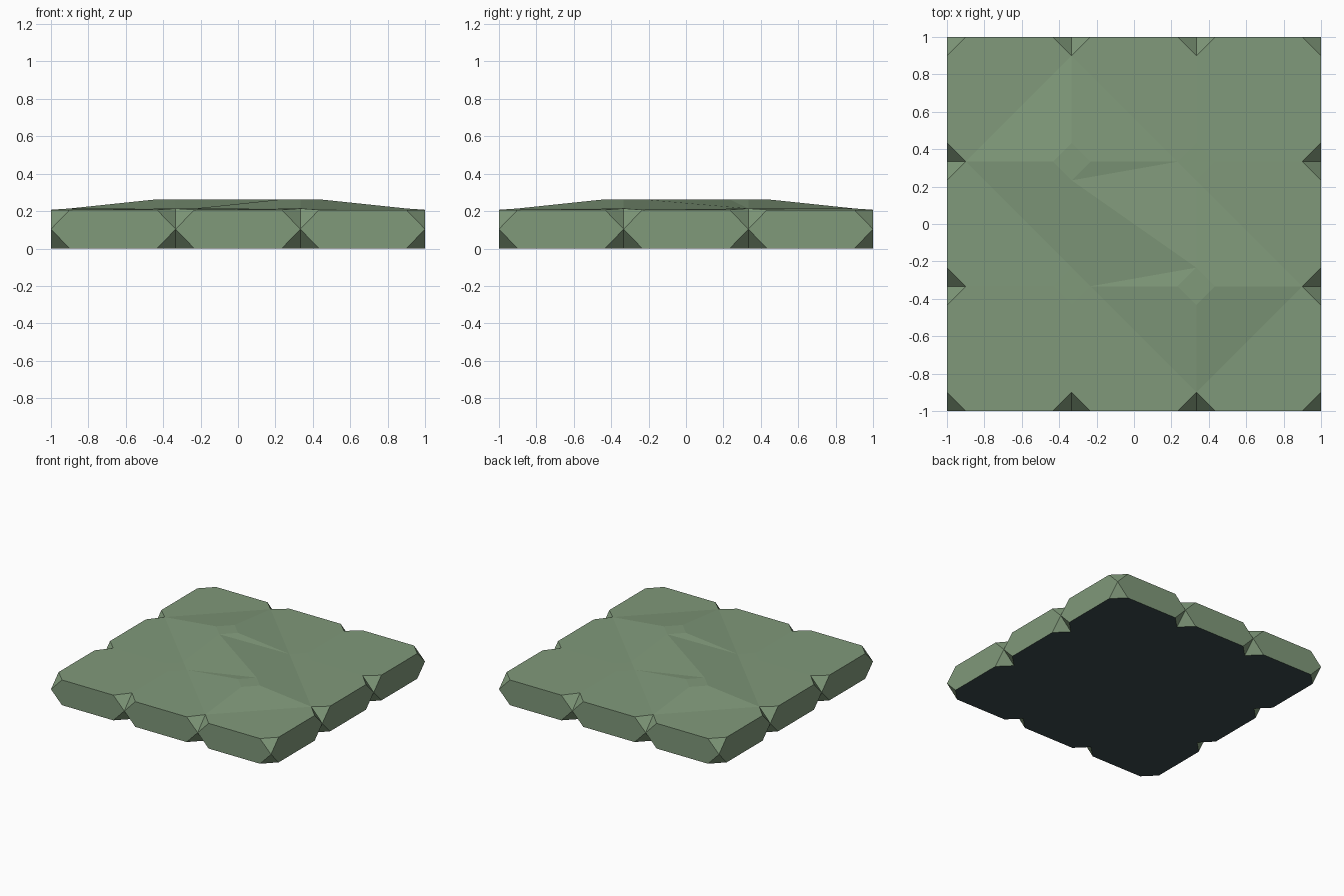
import bpy, bmesh, math
from mathutils import Matrix, Vector

if "Cube" in bpy.data.objects:
    bpy.data.objects.remove(bpy.data.objects["Cube"])

T, C = 1 / 3, 0.10               # tile seam position, corner cut
RIM, LOW, HIGH = 0.207, 0.214, 0.263
MID = RIM / 2


def material(name, rgb):
    m = bpy.data.materials.new(name)
    m.diffuse_color = (*rgb, 1)
    m.use_nodes = True
    m.node_tree.nodes["Principled BSDF"].inputs["Base Color"].default_value = m.diffuse_color
    return m


def height(x, y):
    # rim is lowest, two opposite seam crossings are raised
    if max(abs(x), abs(y)) > 0.99:
        return RIM
    if max(abs(x), abs(y)) < 0.5 and x * y < 0:
        return HIGH
    return LOW


bm = bmesh.new()


def face(pts, mtx=None):
    vs = [bm.verts.new(mtx @ Vector(p) if mtx else p) for p in pts]
    return bm.faces.new(vs)


def top_face(pts):
    face([(x, y, height(x, y)) for x, y in pts])


# Tile tops and undersides: octagons, creased where raised corners meet low ones
lines = [-1, -T, T, 1]
for i in range(3):
    for j in range(3):
        x0, x1, y0, y1 = lines[i], lines[i + 1], lines[j], lines[j + 1]
        octagon = [(x0, y0 + C), (x0 + C, y0), (x1 - C, y0), (x1, y0 + C),
                   (x1, y1 - C), (x1 - C, y1), (x0 + C, y1), (x0, y1 - C)]
        face([(x, y, 0) for x, y in reversed(octagon)])
        raised = [height(x, y) == HIGH for x, y in octagon]
        o = octagon
        if i == j == 1:
            for ids in ((7, 0, 1, 3), (1, 2, 3), (3, 4, 5, 7), (5, 6, 7)):
                top_face([o[k] for k in ids])
        elif any(raised):
            k = next(n for n in range(8) if raised[n] and raised[(n + 1) % 8])
            top_face([o[(k + n) % 8] for n in (-1, 0, 1, 2)])
            top_face([o[(k + n) % 8] for n in range(2, 8)])
        else:
            top_face(o)

# Small diamonds where four tiles meet
for x in (-T, T):
    for y in (-T, T):
        d = [(x - C, y), (x, y - C), (x + C, y), (x, y + C)]
        top_face(d)
        face([(px, py, 0) for px, py in reversed(d)])

# Side walls: hexagons, notches at the seams, and one clipped corner per side
for q in range(4):
    r = Matrix.Rotation(q * math.pi / 2, 4, 'Z')
    for a, b in zip(lines, lines[1:]):
        face([(a, -1, MID), (a + C, -1, 0), (b - C, -1, 0),
              (b, -1, MID), (b - C, -1, RIM), (a + C, -1, RIM)], r)
    for rim, apex in ((0, 0), (RIM, LOW)):
        for s in (-T, T):
            for side in (-C, C):
                face([(s + side, -1, rim), (s, -1, MID), (s, -1 + C, apex)], r)
        face([(-1 + C, -1, rim), (-1, -1, MID), (-1, -1 + C, rim)], r)

bmesh.ops.remove_doubles(bm, verts=bm.verts, dist=0.001)
bmesh.ops.recalc_face_normals(bm, faces=bm.faces)

# Underside gets the dark colour
for f in bm.faces:
    f.material_index = 1 if f.normal.z < -0.9 else 0

mesh = bpy.data.meshes.new("ground_slab")
bm.to_mesh(mesh)
bm.free()
mesh.materials.append(material("moss green", (0.216, 0.319, 0.195)))
mesh.materials.append(material("dark slate", (0.045, 0.072, 0.075)))
slab = bpy.data.objects.new("ground_slab", mesh)
bpy.context.collection.objects.link(slab)
